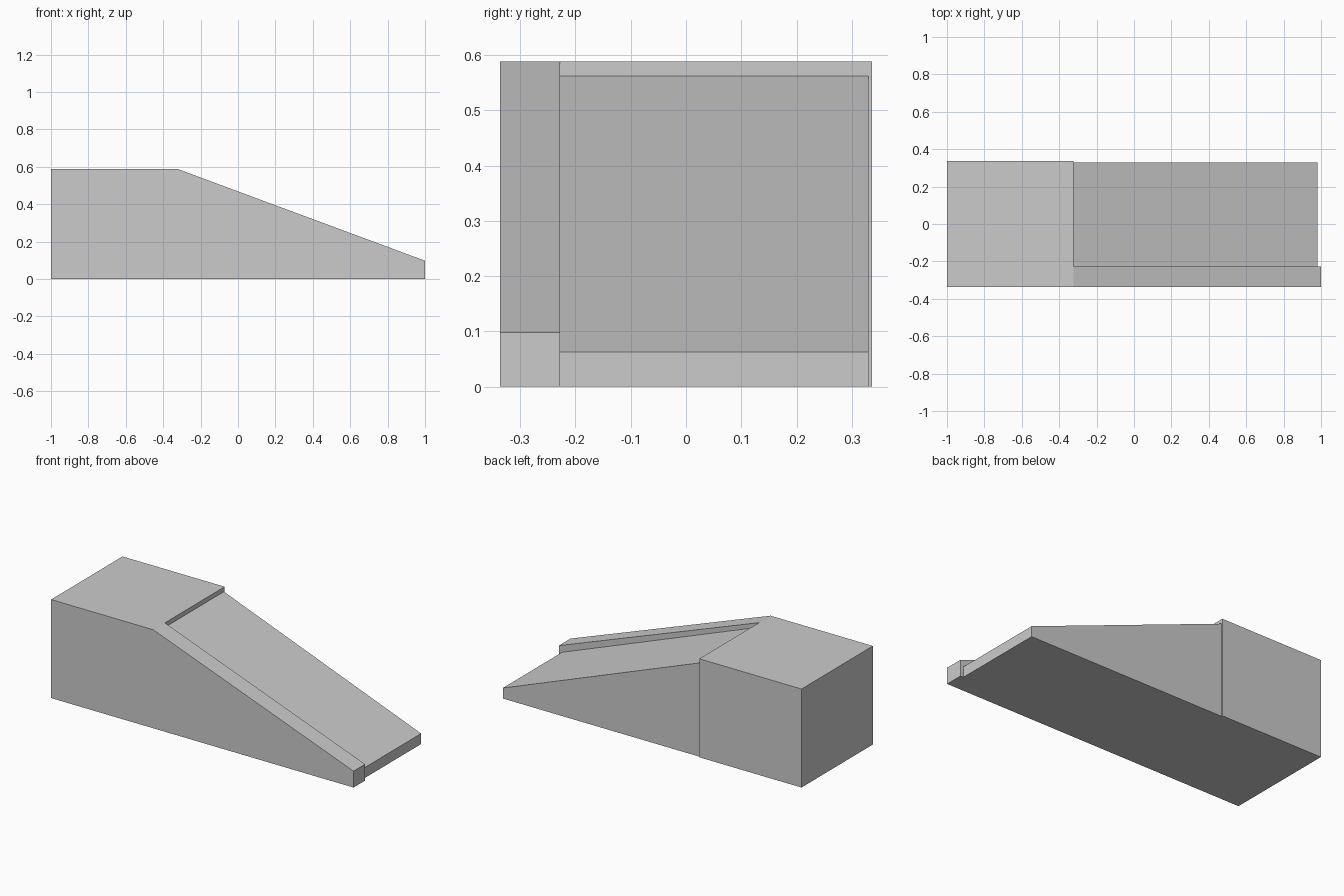
import bpy
import bmesh

default_cube = bpy.data.objects.get("Cube")
if default_cube:
    bpy.data.objects.remove(default_cube, do_unlink=True)

grey = bpy.data.materials.new("plain_grey")
grey.use_nodes = True
colour = (0.6, 0.6, 0.6, 1)
grey.diffuse_color = colour
grey.node_tree.nodes["Principled BSDF"].inputs["Base Color"].default_value = colour


def prism(name, profile, y0, y1):
    """Extrude an (x, z) outline from y0 to y1."""
    bm = bmesh.new()
    face = bm.faces.new([bm.verts.new((x, y0, z)) for x, z in profile])
    new = bmesh.ops.extrude_face_region(bm, geom=[face])["geom"]
    verts = [v for v in new if isinstance(v, bmesh.types.BMVert)]
    bmesh.ops.translate(bm, verts=verts, vec=(0, y1 - y0, 0))
    bmesh.ops.recalc_face_normals(bm, faces=bm.faces)
    mesh = bpy.data.meshes.new(name)
    bm.to_mesh(mesh)
    bm.free()
    mesh.materials.append(grey)
    obj = bpy.data.objects.new(name, mesh)
    bpy.context.collection.objects.link(obj)
    return obj


def cut(target, cutter):
    """Subtract the cutter, then discard it."""
    cutter.hide_render = True
    mod = target.modifiers.new("cut", "BOOLEAN")
    mod.operation = "DIFFERENCE"
    mod.solver = "EXACT"
    mod.object = cutter
    bpy.context.view_layer.objects.active = target
    bpy.ops.object.modifier_apply(modifier=mod.name)
    bpy.data.objects.remove(cutter, do_unlink=True)


HALF_WIDTH = 0.337
EDGE = -0.324       # end of the level landing
CURB_Y = -0.228     # inner side of the curb

# Raised landing with the sloping curb along its front
ramp_body = prism("ramp_body",
                  [(-1, 0), (1, 0), (1, 0.098), (EDGE, 0.589), (-1, 0.589)],
                  -HALF_WIDTH, HALF_WIDTH)

# Sunken ramp surface, stopping short of the curb's end
cut(ramp_body, prism("slope_cutter",
                     [(EDGE, 0.562), (0.98, 0.063), (0.98, -1),
                      (2, -1), (2, 1), (EDGE, 1)], CURB_Y, 1))

# Back of the ramp sits slightly in from the landing
cut(ramp_body, prism("back_cutter",
                     [(EDGE, -1), (2, -1), (2, 1), (EDGE, 1)], 0.33, 1))
